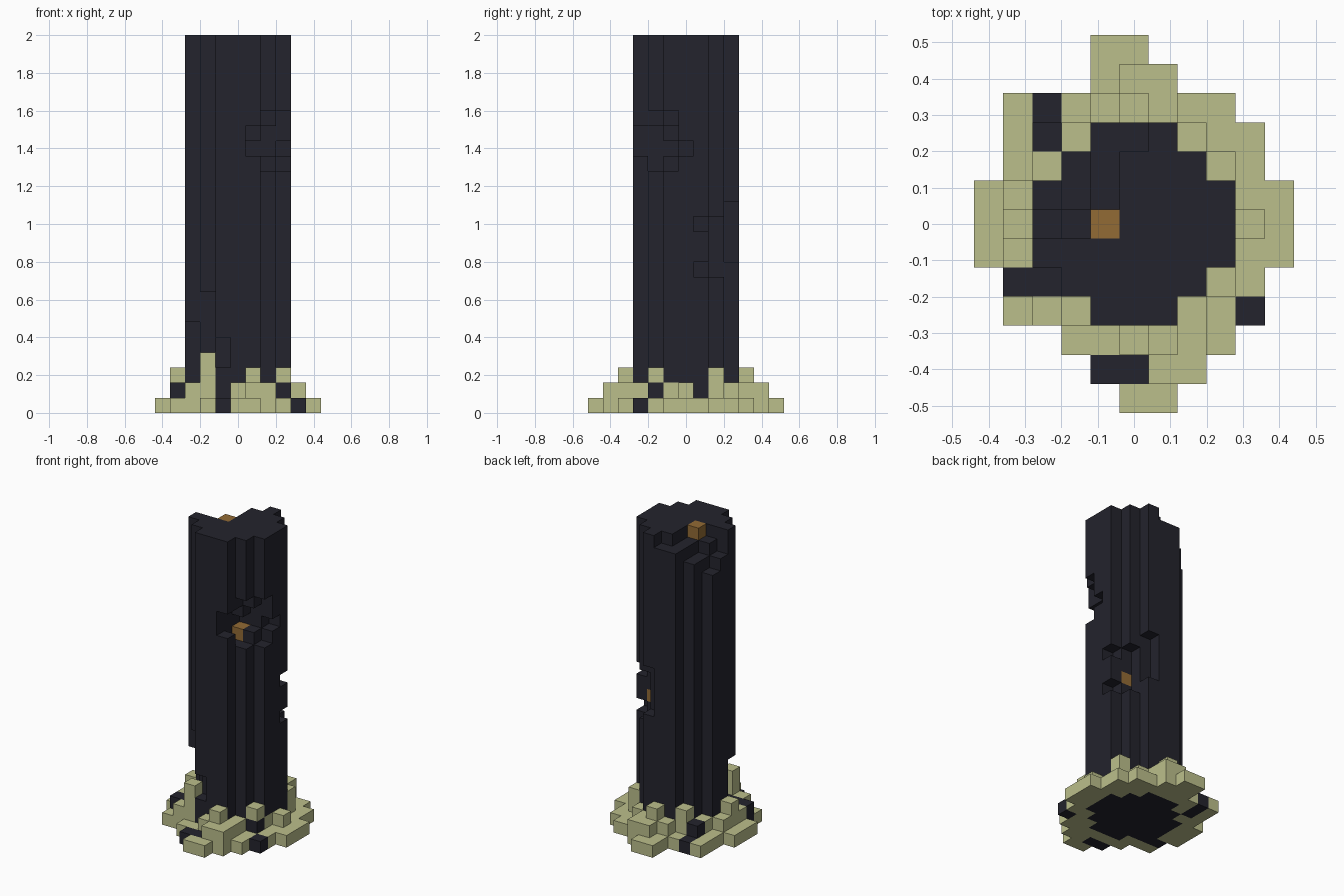
import bpy
import bmesh
from mathutils import Vector

cube = bpy.data.objects.get("Cube")
if cube:
    bpy.data.objects.remove(cube, do_unlink=True)

SIZE = 0.08
LEVELS = 25


def material(name, colour):
    mat = bpy.data.materials.new(name)
    mat.use_nodes = True
    mat.diffuse_color = (*colour, 1)
    mat.node_tree.nodes["Principled BSDF"].inputs["Base Color"].default_value = (*colour, 1)
    return mat


dark_stone = material("dark stone", (0.017, 0.017, 0.026))
pale_stone = material("pale stone", (0.50, 0.52, 0.26))
amber = material("amber", (0.29, 0.146, 0.035))

# Round pillar of stacked blocks, on integer grid cells
disc = {(i, j) for i in range(-3, 4) for j in range(-3, 4) if i * i + j * j <= 10}
blocks = {(i, j, k): "pillar" for i, j in disc for k in range(LEVELS)}


def carve(i, j, low, high):
    """Remove the blocks of one column from low up to high."""
    for k in range(low, high):
        blocks.pop((i, j, k), None)


# Broken top corner
for i, j, top in [(-3, 0, 23), (-3, 1, 22), (-2, 0, 24), (-2, 1, 23), (-2, 2, 23),
                  (-1, 1, 24), (-1, 2, 24), (-1, 3, 24), (0, 3, 24)]:
    carve(i, j, top, LEVELS)

# Upper front hole
for i, j, low, high in [(1, -3, 17, 19), (1, -2, 16, 19), (2, -2, 16, 20), (1, -1, 17, 18),
                        (2, -1, 17, 19), (3, -1, 16, 20), (3, 0, 17, 18)]:
    carve(i, j, low, high)

# Middle back hole
for i, j, low, high in [(2, 2, 9, 13), (3, 1, 9, 10), (3, 1, 12, 13), (1, 3, 10, 14)]:
    carve(i, j, low, high)

# Low corner hole
for i, j, low, high in [(-3, -1, 2, 6), (-2, -2, 2, 8), (-1, -3, 3, 5)]:
    carve(i, j, low, high)

# Amber blocks set into the holes
for cell in [(-1, 0, LEVELS - 1), (1, -1, 16), (2, 1, 10)]:
    blocks[cell] = "amber"

# Rubble ring: first and last cell of each row, from front to back
rows = [(0, 1), (-1, 2), (-2, 3), (-4, 4), (-4, 4), (-5, 5), (-5, 5), (-5, 5),
        (-4, 4), (-4, 4), (-4, 3), (-1, 1), (-1, 0)]
heights = {(-2, -3): 4}
for cell in [(1, -4), (3, -2), (3, 2), (-2, 3), (0, 4), (-4, 0)]:
    heights[cell] = 3
for cell in [(1, -5), (2, -5), (0, -4), (2, -4), (2, -3), (-3, -3), (-4, -2), (-3, -2),
             (-4, -1), (-4, 1), (4, 0), (2, 3), (-3, 2), (-3, 3), (-1, 4), (1, 4),
             (0, 5), (1, 5)]:
    heights[cell] = 2
dark_cells = {(-1, -5), (0, -5), (4, -3), (-4, -2), (-3, -2), (-3, 3), (-3, 4)}

for j, (first, last) in enumerate(rows, -6):
    for i in range(first, last + 1):
        if (i, j) not in disc:
            for k in range(heights.get((i, j), 1)):
                blocks[i, j, k] = "dark_rubble" if (i, j) in dark_cells else "pale_rubble"
blocks[3, -2, 1] = "dark_rubble"
blocks[3, -1, 1] = "pale_rubble"


def build(name, kind, mat):
    """Make one object from the outer faces of all blocks of a kind."""
    bm = bmesh.new()
    for cell in [c for c, found in blocks.items() if found == kind]:
        centre = Vector(cell) + Vector((0, 0, 0.5))
        for axis in range(3):
            for sign in (-1, 1):
                normal = Vector((0, 0, 0))
                normal[axis] = sign
                if tuple(int(v) for v in Vector(cell) + normal) in blocks:
                    continue
                side = Vector((normal.y, normal.z, normal.x))
                up = normal.cross(side)
                corners = [side + up, up - side, -side - up, side - up]
                bm.faces.new([bm.verts.new((centre + (normal + c) / 2) * SIZE) for c in corners])
    bmesh.ops.remove_doubles(bm, verts=bm.verts, dist=SIZE / 100)
    mesh = bpy.data.meshes.new(name)
    bm.to_mesh(mesh)
    bm.free()
    mesh.materials.append(mat)
    bpy.context.collection.objects.link(bpy.data.objects.new(name, mesh))


build("pillar", "pillar", dark_stone)
build("dark_rubble", "dark_rubble", dark_stone)
build("pale_rubble", "pale_rubble", pale_stone)
build("amber_blocks", "amber", amber)
